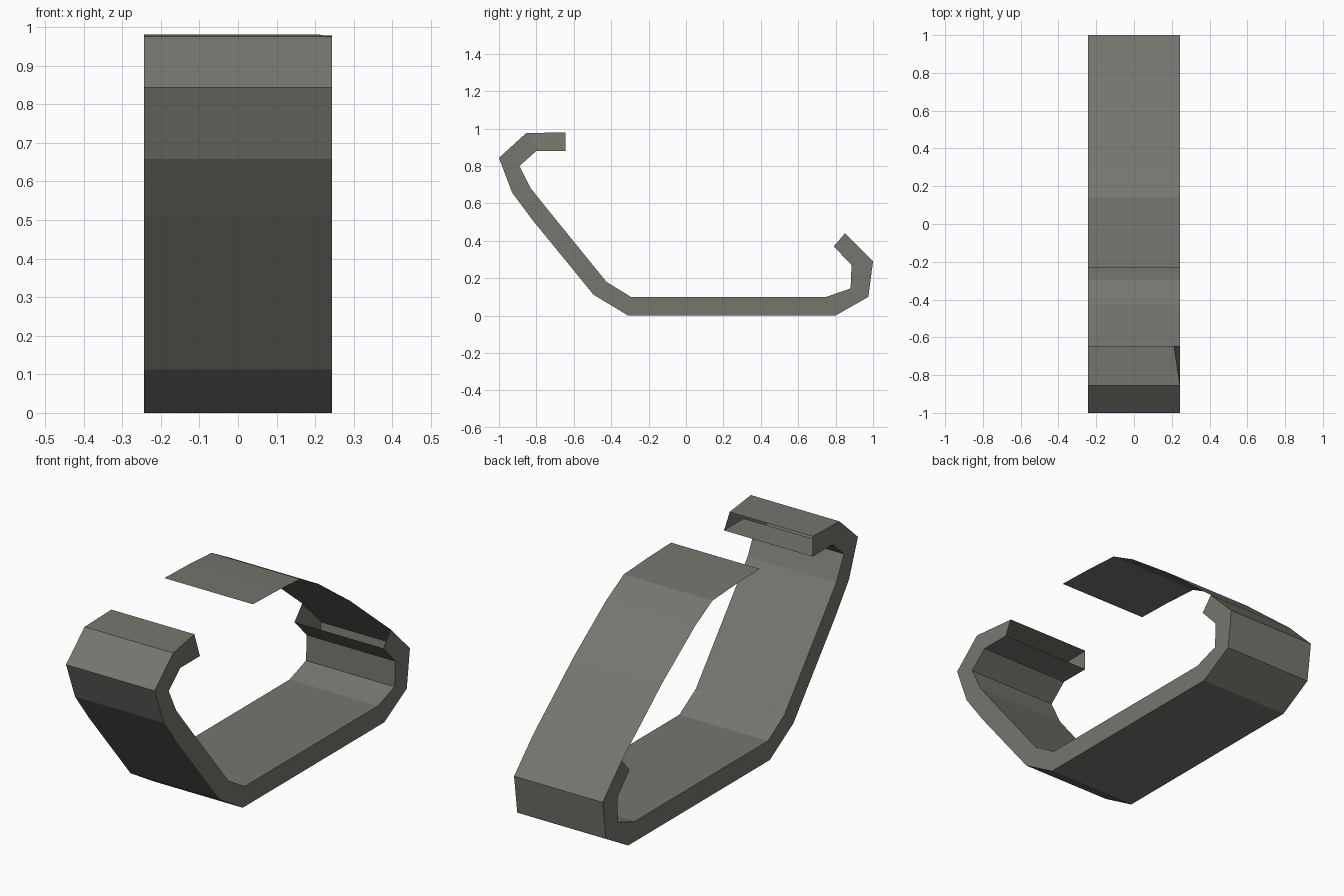
import bpy, bmesh

if "Cube" in bpy.data.objects:
    bpy.data.objects.remove(bpy.data.objects["Cube"])

HALF = 0.243  # half width of the band

# Cross-section (y, z) of the channel, outer and inner walls matched point by point
OUTER = [(-.645, .98), (-.855, .975), (-1, .843), (-.93, .658), (-.82, .51), (-.495, .112),
         (-.31, 0), (.80, 0), (.975, .10), (1, .29), (.85, .44)]
INNER = [(-.645, .88), (-.80, .88), (-.89, .80), (-.83, .68), (-.75, .58), (-.425, .18),
         (-.295, .10), (.75, .10), (.88, .145), (.885, .27), (.79, .37)]
# Thin leaf continuing from the rear hook over the top
LEAF = [(.85, .44), (.53, .705), (.28, .885), (.14, .962), (-.05, .973), (-.23, .978)]

metal = bpy.data.materials.new("warm grey")
metal.diffuse_color = (.18, .18, .16, 1)
metal.use_nodes = True
metal.node_tree.nodes["Principled BSDF"].inputs["Base Color"].default_value = metal.diffuse_color


def rows(bm, profile):
    """Left and right rows of vertices along a profile."""
    return [[bm.verts.new((x, y, z)) for y, z in profile] for x in (-HALF, HALF)]


def strip(bm, a, b):
    for i in range(len(a) - 1):
        bm.faces.new((a[i], a[i + 1], b[i + 1], b[i]))


def finish(bm, name):
    me = bpy.data.meshes.new(name)
    bm.to_mesh(me)
    bm.free()
    me.materials.append(metal)
    bpy.context.collection.objects.link(bpy.data.objects.new(name, me))


# Hooked band: hollow, open at both hook ends
bm = bmesh.new()
ol, orr = rows(bm, OUTER)
il, ir = rows(bm, INNER)
strip(bm, ol, orr)
strip(bm, orr, ir)
strip(bm, ir, il)
strip(bm, il, ol)
orr[0].co.x = .212  # pinched corner on the front hook
finish(bm, "hooked_band")

# Thin top leaf
bm = bmesh.new()
strip(bm, *rows(bm, LEAF))
finish(bm, "top_leaf")
